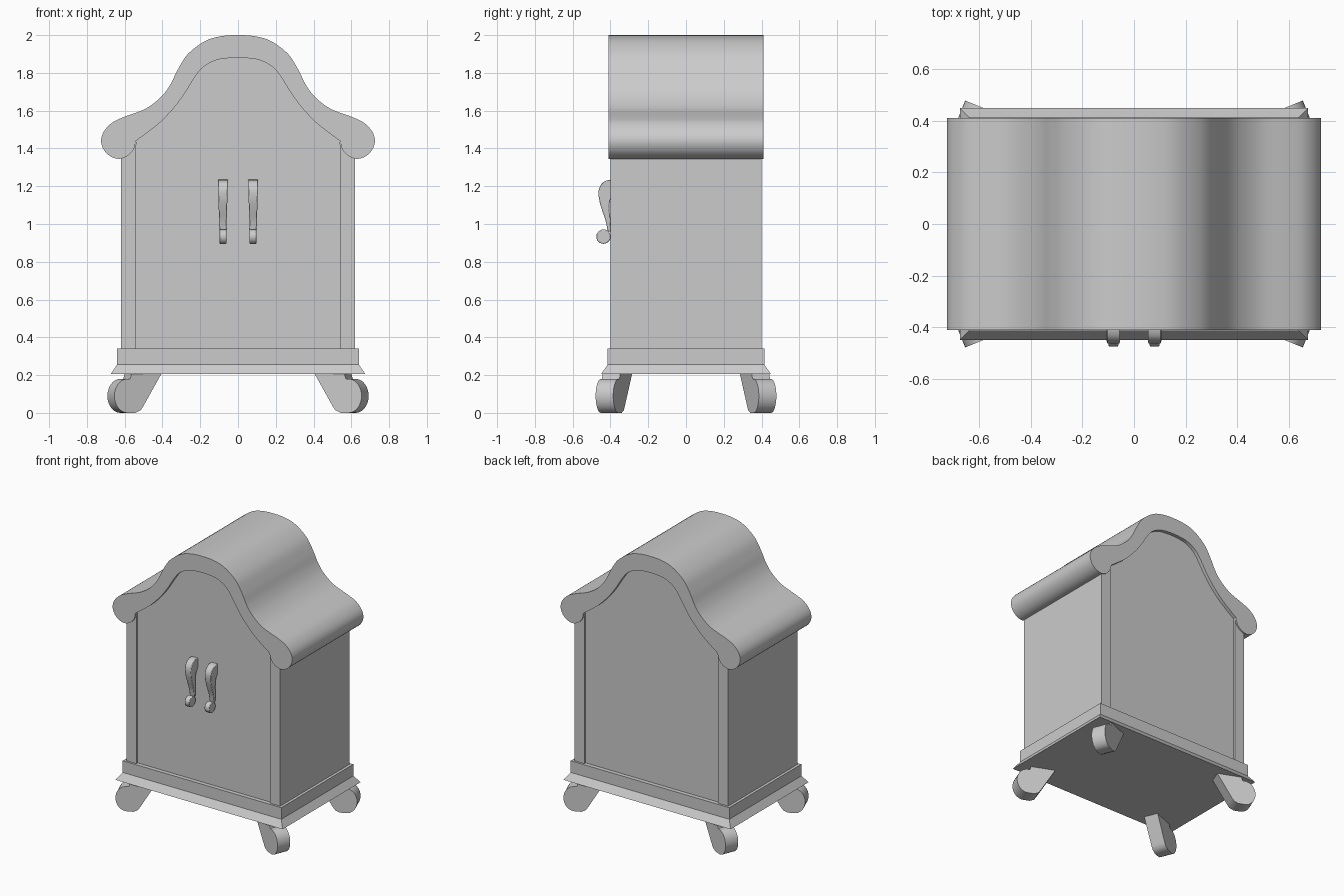
import bpy, bmesh, math
from mathutils import Matrix, Vector

if "Cube" in bpy.data.objects:
    bpy.data.objects.remove(bpy.data.objects["Cube"])

wood = bpy.data.materials.new("plain grey")
wood.diffuse_color = (0.6, 0.6, 0.6, 1)
wood.use_nodes = True
wood.node_tree.nodes["Principled BSDF"].inputs["Base Color"].default_value = wood.diffuse_color


def finish(name, bm, smooth=False):
    bmesh.ops.recalc_face_normals(bm, faces=bm.faces[:])
    me = bpy.data.meshes.new(name)
    bm.to_mesh(me)
    bm.free()
    me.materials.append(wood)
    ob = bpy.data.objects.new(name, me)
    bpy.context.collection.objects.link(ob)
    if smooth:
        bpy.ops.object.select_all(action='DESELECT')
        ob.select_set(True)
        bpy.context.view_layer.objects.active = ob
        bpy.ops.object.shade_smooth_by_angle(angle=math.radians(35))
    return ob


def prism(name, profile, half, place, smooth=False):
    """Extrude a closed 2D profile by +-half; place(a, b, d) gives the 3D point."""
    bm = bmesh.new()
    rings = [[bm.verts.new(place(a, b, d)) for a, b in profile] for d in (-half, half)]
    n = len(profile)
    for ring in rings:
        bm.faces.new(ring)
    for i in range(n):
        j = (i + 1) % n
        bm.faces.new((rings[0][i], rings[0][j], rings[1][j], rings[1][i]))
    return finish(name, bm, smooth)


def spline(pts, steps=5):
    """Smooth curve through all the points."""
    p = [Vector(q) for q in pts]
    p = [2 * p[0] - p[1]] + p + [2 * p[-1] - p[-2]]
    out = []
    for i in range(1, len(p) - 2):
        a, b, c, d = p[i - 1:i + 3]
        for s in range(steps):
            t = s / steps
            out.append(0.5 * (2 * b + (c - a) * t + (2 * a - 5 * b + 4 * c - d) * t * t
                              + (3 * b - a - 3 * c + d) * t ** 3))
    return [tuple(v) for v in out] + [tuple(pts[-1])]


def mirrored(half):
    return [(-x, z) for x, z in reversed(half[1:])] + half


def arc(cx, cz, rx, rz, a0, a1, n=12):
    angles = [math.radians(a0 + (a1 - a0) * i / n) for i in range(n + 1)]
    return [(cx + rx * math.cos(a), cz + rz * math.sin(a)) for a in angles]


def front(a, b, d):
    return (a, d, b)


# Ogee roof with rolled eaves
outer = mirrored([(0, 2.0), (.09, 1.994), (.175, 1.968), (.265, 1.9), (.32, 1.815), (.36, 1.735),
                  (.41, 1.67), (.49, 1.61), (.6, 1.568), (.665, 1.537), (.71, 1.49),
                  (.725, 1.44), (.71, 1.392), (.675, 1.358), (.63, 1.345),
                  (.585, 1.36), (.553, 1.395), (.54, 1.44)])
inner = mirrored([(0, 1.88), (.06, 1.877), (.12, 1.866), (.185, 1.83), (.23, 1.775), (.28, 1.695),
                  (.335, 1.62), (.41, 1.54), (.48, 1.484), (.54, 1.44)])
outer, inner = spline(outer), spline(inner)
prism("roof", outer + inner[-2:0:-1], .41, front, True)

# Recessed front and back panels with the cabinet core
prism("panelled_core", inner + [(.54, .3), (-.54, .3)], .385, front, True)

# Side walls whose ends form the corner posts
for s, side in ((-1, "left"), (1, "right")):
    prism(side + "_side_wall", [(s * .54, .3), (s * .62, .3), (s * .62, 1.42), (s * .54, 1.42)],
          .4, front)

# Plinth with flared lower moulding
bm = bmesh.new()
levels = [(.675, .45, .205), (.64, .415, .255), (.64, .415, .34)]
rings = [[bm.verts.new((sx * x, sy * y, z)) for sx, sy in ((-1, -1), (1, -1), (1, 1), (-1, 1))]
         for x, y, z in levels]
bm.faces.new(rings[0])
bm.faces.new(rings[-1])
for lo, hi in zip(rings, rings[1:]):
    for i in range(4):
        j = (i + 1) % 4
        bm.faces.new((lo[i], lo[j], hi[j], hi[i]))
finish("plinth", bm)

# Splayed scroll feet
foot = ([(-.27, .21), (-.165, .035), (-.15, .014), (-.12, 0)]
        + arc(-.075, .09, .075, .09, -90, 90, 16) + [(-.09, .18), (-.1, .21)])
for sx in (-1, 1):
    for sy in (-1, 1):
        turn = Matrix.Rotation(math.radians(22), 3, 'Z')

        def place(a, b, d):
            v = turn @ Vector((a, d, b)) + Vector((.673, .432, 0))
            return (sx * v.x, sy * v.y, v.z)
        prism("foot", foot, .05, place, True)

# Curved door handles, tapering downwards, each ending in a small roll
grip = spline([(-.38, 1.235), (-.415, 1.232), (-.445, 1.215), (-.462, 1.18), (-.46, 1.13),
               (-.445, 1.075), (-.425, 1.015), (-.415, .96)])
grip += spline([(-.4, .96), (-.4, 1.02), (-.405, 1.08), (-.4, 1.13), (-.38, 1.16)])
roll = arc(-.437, .933, .038, .038, 0, 345, 23)
for s in (-1, 1):
    def tapered(a, b, d):
        return (s * .08 + d * (.7 + .3 * min(1, (b - .96) / .24)), a, b)

    def straight(a, b, d):
        return (s * .08 + d, a, b)
    parts = [prism("handle_grip", grip, .026, tapered, True),
             prism("handle_roll", roll, .019, straight, True)]
    for ob in parts:
        bev = ob.modifiers.new("soft edges", 'BEVEL')
        bev.width = .004
        bev.segments = 2
        bev.limit_method = 'ANGLE'
        bev.angle_limit = math.radians(50)
